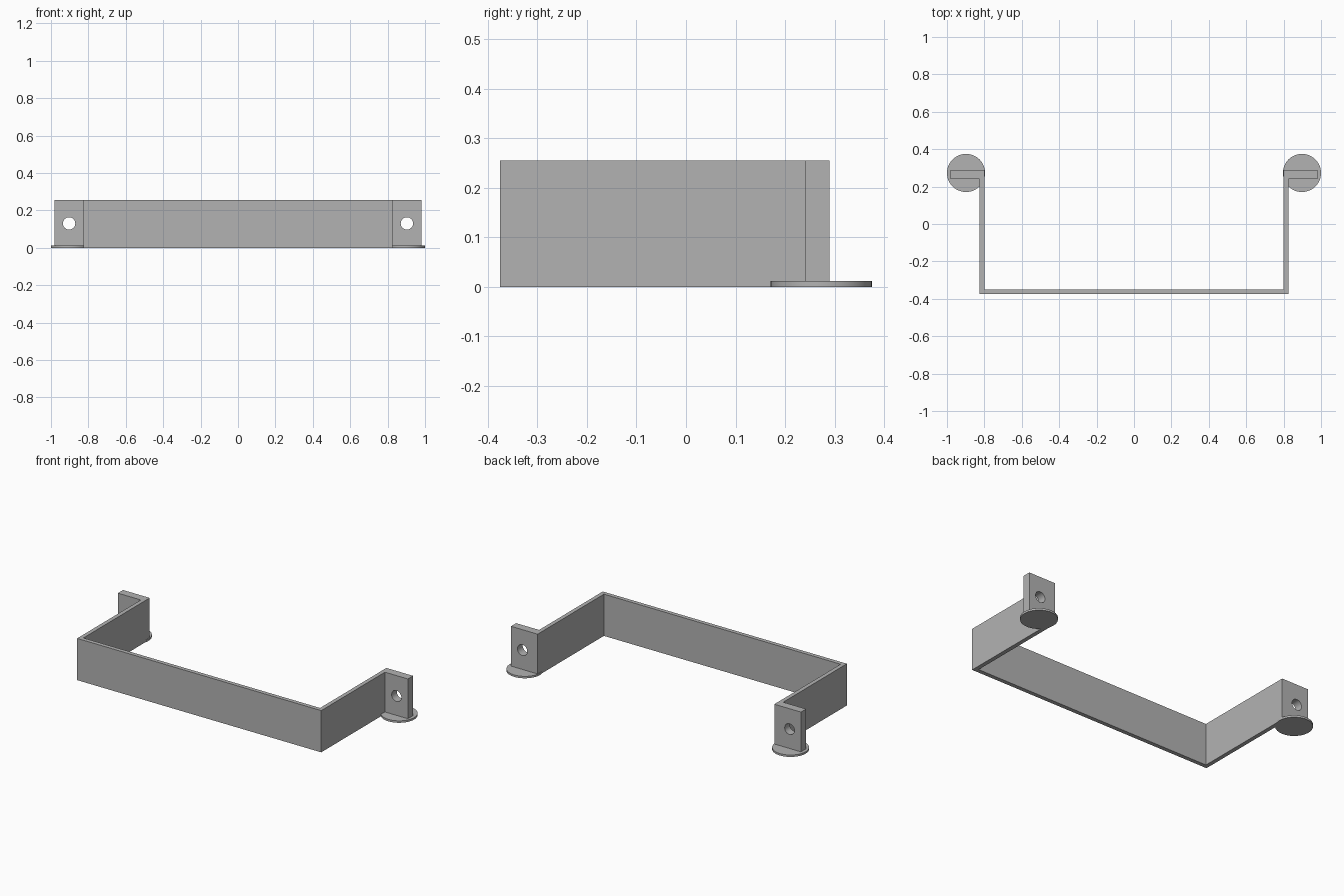
import bpy, bmesh
from math import pi

cube = bpy.data.objects.get("Cube")
if cube:
    bpy.data.objects.remove(cube, do_unlink=True)

HEIGHT = 0.255
GREY = (0.45, 0.45, 0.45, 1)

grey = bpy.data.materials.new("plain grey")
grey.use_nodes = True
grey.diffuse_color = GREY
grey.node_tree.nodes["Principled BSDF"].inputs["Base Color"].default_value = GREY


def cylinder(name, radius, depth, location, rotation=(0, 0, 0), sides=48):
    bpy.ops.mesh.primitive_cylinder_add(vertices=sides, radius=radius, depth=depth,
                                        location=location, rotation=rotation)
    obj = bpy.context.object
    obj.name = name
    obj.data.materials.append(grey)
    return obj


# Bracket strap with outward end flanges: half outline, mirrored, then extruded
half = [(0.825, -0.375), (0.825, 0.24), (0.98, 0.24), (0.98, 0.29), (0.80, 0.29), (0.80, -0.35)]
outline = half + [(-x, y) for x, y in reversed(half)]
bm = bmesh.new()
base = bm.faces.new([bm.verts.new((x, y, 0)) for x, y in outline])
top = bmesh.ops.extrude_face_region(bm, geom=[base])["geom"]
bmesh.ops.translate(bm, vec=(0, 0, HEIGHT),
                    verts=[v for v in top if isinstance(v, bmesh.types.BMVert)])
bmesh.ops.recalc_face_normals(bm, faces=bm.faces)
mesh = bpy.data.meshes.new("bracket")
bm.to_mesh(mesh)
bm.free()
mesh.materials.append(grey)
bracket = bpy.data.objects.new("bracket", mesh)
bpy.context.collection.objects.link(bracket)

for side, word in ((1, "left"), (-1, "right")):
    # Screw hole through the flange
    cutter = cylinder("hole_cutter", 0.033, 0.2, (side * 0.903, 0.265, 0.13), (pi / 2, 0, 0), 32)
    cut = bracket.modifiers.new("screw_hole", "BOOLEAN")
    cut.operation = "DIFFERENCE"
    cut.solver = "EXACT"
    cut.object = cutter
    bpy.context.view_layer.objects.active = bracket
    bpy.ops.object.modifier_apply(modifier=cut.name)
    bpy.data.objects.remove(cutter, do_unlink=True)

    # Thin round pad under the flange
    cylinder(word + "_foot_pad", 0.102, 0.012, (side * 0.898, 0.273, 0.006))

# Smooth round walls, keep hard edges
for obj in bpy.context.scene.objects:
    obj.select_set(obj.type == "MESH")
bpy.context.view_layer.objects.active = bracket
bpy.ops.object.shade_smooth_by_angle(angle=pi / 6)
